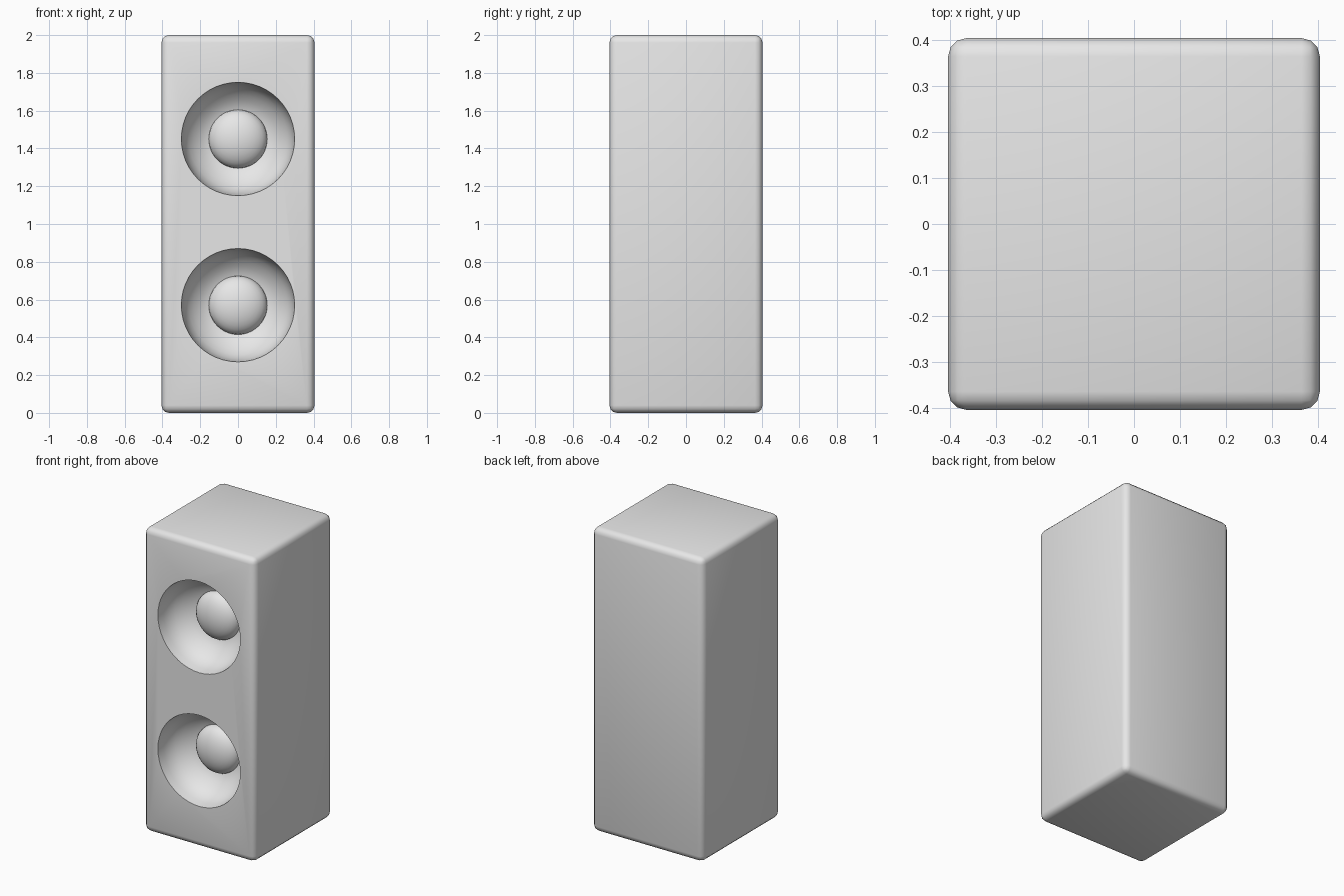
import bpy, bmesh, math

if "Cube" in bpy.data.objects:
    bpy.data.objects.remove(bpy.data.objects["Cube"])

W, H = 0.81, 2.0          # cabinet width/depth and height
R = 0.30                  # recess radius

grey = bpy.data.materials.new("light_grey")
grey.diffuse_color = (0.8, 0.8, 0.8, 1)
grey.use_nodes = True
grey.node_tree.nodes["Principled BSDF"].inputs["Base Color"].default_value = grey.diffuse_color


def new_object(name, bm):
    bmesh.ops.recalc_face_normals(bm, faces=bm.faces[:])
    mesh = bpy.data.meshes.new(name)
    bm.to_mesh(mesh)
    bm.free()
    mesh.materials.append(grey)
    ob = bpy.data.objects.new(name, mesh)
    bpy.context.collection.objects.link(ob)
    return ob


def lathe(bm, profile, z, n=48):
    """Revolve (radius, depth behind the front face) about a y axis at height z."""
    rings = []
    for r, d in profile:
        y = -W / 2 + d
        if r == 0:
            rings.append([bm.verts.new((0, y, z))] * n)
        else:
            rings.append([bm.verts.new((r * math.cos(2 * math.pi * i / n), y,
                                        z + r * math.sin(2 * math.pi * i / n)))
                          for i in range(n)])
    for a, b in zip(rings, rings[1:]):
        for i in range(n):
            j = (i + 1) % n
            quad = list(dict.fromkeys((a[i], a[j], b[j], b[i])))
            bm.faces.new(quad)


# cabinet: tall box with rounded edges
bm = bmesh.new()
bmesh.ops.create_cube(bm, size=1)
for v in bm.verts:
    v.co = (v.co.x * W, v.co.y * W, (v.co.z + 0.5) * H)
bmesh.ops.bevel(bm, geom=bm.edges[:], offset=0.04, segments=3,
                profile=0.5, affect='EDGES')
cabinet = new_object("speaker_cabinet", bm)

# cutter for the two driver recesses: wall, cone trough and dust dome
dome_r, dome_base, dome_h = 0.155, 0.205, 0.085
profile = [(0, -0.1), (R, -0.1), (R, 0.0), (0.293, 0.05), (0.282, 0.09),
           (0.262, 0.125), (0.235, 0.155), (0.205, 0.18), (0.175, 0.198)]
for k in range(9):
    a = math.pi / 2 * k / 8
    r = 0 if k == 8 else dome_r * math.cos(a)
    profile.append((r, dome_base - dome_h * math.sin(a)))
bm = bmesh.new()
for z in (1.45, 0.57):
    lathe(bm, profile, z)
cutter = new_object("recess_cutter", bm)
cutter.hide_render = True

# cut the recesses
mod = cabinet.modifiers.new("recesses", 'BOOLEAN')
mod.operation = 'DIFFERENCE'
mod.solver = 'EXACT'
mod.object = cutter
bpy.context.view_layer.objects.active = cabinet
cabinet.select_set(True)
bpy.ops.object.modifier_apply(modifier=mod.name)
bpy.data.objects.remove(cutter, do_unlink=True)

# smooth curves, crisp recess rims
bpy.ops.object.shade_smooth_by_angle(angle=math.radians(60))
